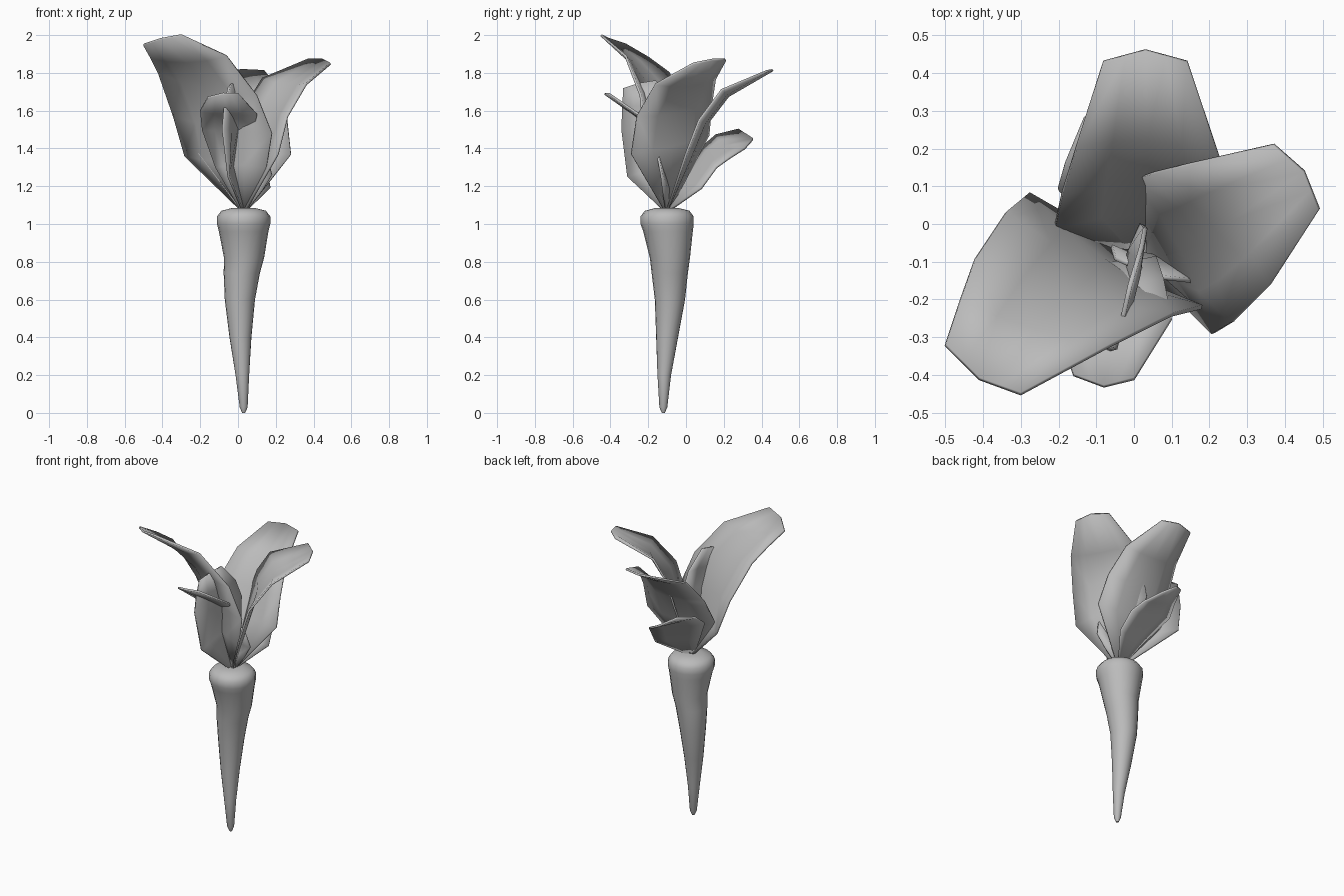
import bpy
import bmesh
import math
from mathutils import Vector

cube = bpy.data.objects.get("Cube")
if cube:
    bpy.data.objects.remove(cube, do_unlink=True)

# One neutral colour for the whole plant
grey = bpy.data.materials.new("plain_grey")
grey.use_nodes = True
colour = (0.5, 0.5, 0.5, 1)
grey.diffuse_color = colour
grey.node_tree.nodes["Principled BSDF"].inputs["Base Color"].default_value = colour

CROWN = Vector((0.03, -0.1, 1.07))
COLUMNS = 4


def loft(name, rows, closed=False):
    """Skin a list of point rows, optionally joined and capped into a tube."""
    bm = bmesh.new()
    grid = [[bm.verts.new(point) for point in row] for row in rows]
    count = len(grid[0])
    for low, high in zip(grid, grid[1:]):
        for i in range(count if closed else count - 1):
            j = (i + 1) % count
            bm.faces.new((low[i], low[j], high[j], high[i]))
    if closed:
        bm.faces.new(reversed(grid[0]))
        bm.faces.new(grid[-1])
    bmesh.ops.recalc_face_normals(bm, faces=bm.faces)
    mesh = bpy.data.meshes.new(name)
    bm.to_mesh(mesh)
    bm.free()
    mesh.materials.append(grey)
    obj = bpy.data.objects.new(name, mesh)
    bpy.context.collection.objects.link(obj)
    return obj


def smooth(obj, degrees):
    bpy.ops.object.select_all(action="DESELECT")
    obj.select_set(True)
    bpy.context.view_layer.objects.active = obj
    bpy.ops.object.shade_smooth_by_angle(angle=math.radians(degrees))


def leaf(name, left, right, tip, cup):
    """Thin leaf between two rims, hollowed by cup and ending in a blunt tip."""
    left = [Vector(p) for p in left]
    right = [Vector(p) for p in right]
    stalk = (right[0] - left[0]).normalized() * 0.015
    left.insert(0, CROWN - stalk)
    right.insert(0, CROWN + stalk)
    middle = [(a + b) / 2 for a, b in zip(left, right)]
    last = len(left) - 1
    rows = []
    for k, (a, b) in enumerate(zip(left, right)):
        along = middle[min(k + 1, last)] - middle[max(k - 1, 0)]
        normal = (b - a).cross(along).normalized()
        if normal.z > 0:
            normal.negate()
        row = []
        for i in range(COLUMNS + 1):
            t = i / COLUMNS
            point = a.lerp(b, t)
            if k == last:
                point += (Vector(tip) - middle[k]) * (1 - abs(2 * t - 1))
            elif k > 0:
                point += normal * cup * 4 * t * (1 - t)
            row.append(point)
        rows.append(row)
    obj = loft(name, rows)
    blade = obj.modifiers.new("blade_thickness", "SOLIDIFY")
    blade.thickness = 0.012
    blade.offset = 0
    smooth(obj, 40)


# Slightly bent tapering root: height, centre x, centre y, radius
root_rings = [
    (0, .03, -.12, .008), (.03, .03, -.12, .021), (.2, .023, -.115, .036),
    (.4, .013, -.1, .058), (.6, .01, -.085, .08), (.74, .02, -.086, .096),
    (.82, .032, -.085, .106), (.96, .03, -.095, .131), (1, .03, -.1, .141),
    (1.04, .03, -.1, .141), (1.07, .03, -.1, .118), (1.085, .03, -.1, .06),
]
SIDES = 20
angles = [2 * math.pi * i / SIDES for i in range(SIDES)]
root = loft("root", [
    [(x + r * math.cos(a), y + r * math.sin(a), z) for a in angles]
    for z, x, y, r in root_rings
], closed=True)
smooth(root, 60)

# Large outer leaves
leaf("back_leaf",
     [(-.21, -.01, 1.37), (-.19, .08, 1.55), (-.15, .21, 1.71), (-.08, .43, 1.81)],
     [(.28, 0, 1.37), (.26, .07, 1.55), (.22, .19, 1.71), (.14, .43, 1.81)],
     (.03, .46, 1.815), .04)
leaf("right_front_leaf",
     [(-.28, .08, 1.36), (-.34, .03, 1.57), (-.42, -.09, 1.8),
      (-.46, -.2, 1.88), (-.5, -.32, 1.95)],
     [(.15, -.21, 1.3), (.18, -.22, 1.48), (.1, -.24, 1.68),
      (-.06, -.32, 1.89), (-.3, -.45, 2)],
     (-.41, -.41, 1.98), .035)
leaf("left_leaf",
     [(0, .12, 1.47), (.05, .135, 1.64), (.13, .155, 1.77), (.37, .21, 1.87)],
     [(.21, -.29, 1.37), (.26, -.26, 1.57), (.36, -.16, 1.74), (.49, .04, 1.85)],
     (.45, .14, 1.87), .03)

# Shorter leaves that bend outward
leaf("low_back_leaf",
     [(-.08, -.03, 1.23), (-.2, .09, 1.41), (-.18, .16, 1.47), (-.13, .28, 1.5)],
     [(.17, .08, 1.19), (.15, .16, 1.3), (.11, .23, 1.35), (.04, .31, 1.4)],
     (-.04, .355, 1.45), 0)
leaf("low_front_leaf",
     [(-.12, -.1, 1.3), (-.19, -.16, 1.5), (-.2, -.29, 1.6), (-.16, -.4, 1.67)],
     [(.06, -.09, 1.33), (.08, -.15, 1.5), (.1, -.25, 1.58), (0, -.41, 1.69)],
     (-.08, -.43, 1.69), .01)

# Upright inner leaves
leaf("upright_leaf",
     [(-.05, -.31, 1.25), (-.08, -.34, 1.5), (-.07, -.335, 1.62), (-.05, -.33, 1.72)],
     [(.02, 0, 1.35), (.03, -.01, 1.52), (.02, -.06, 1.64), (-.01, -.16, 1.76)],
     (-.03, -.25, 1.745), .02)
leaf("small_inner_leaf",
     [(-.04, -.07, 1.2), (-.06, -.06, 1.28), (-.05, -.09, 1.36)],
     [(.13, -.12, 1.18), (.18, -.13, 1.26), (.15, -.15, 1.37)],
     (.06, -.14, 1.41), .01)
